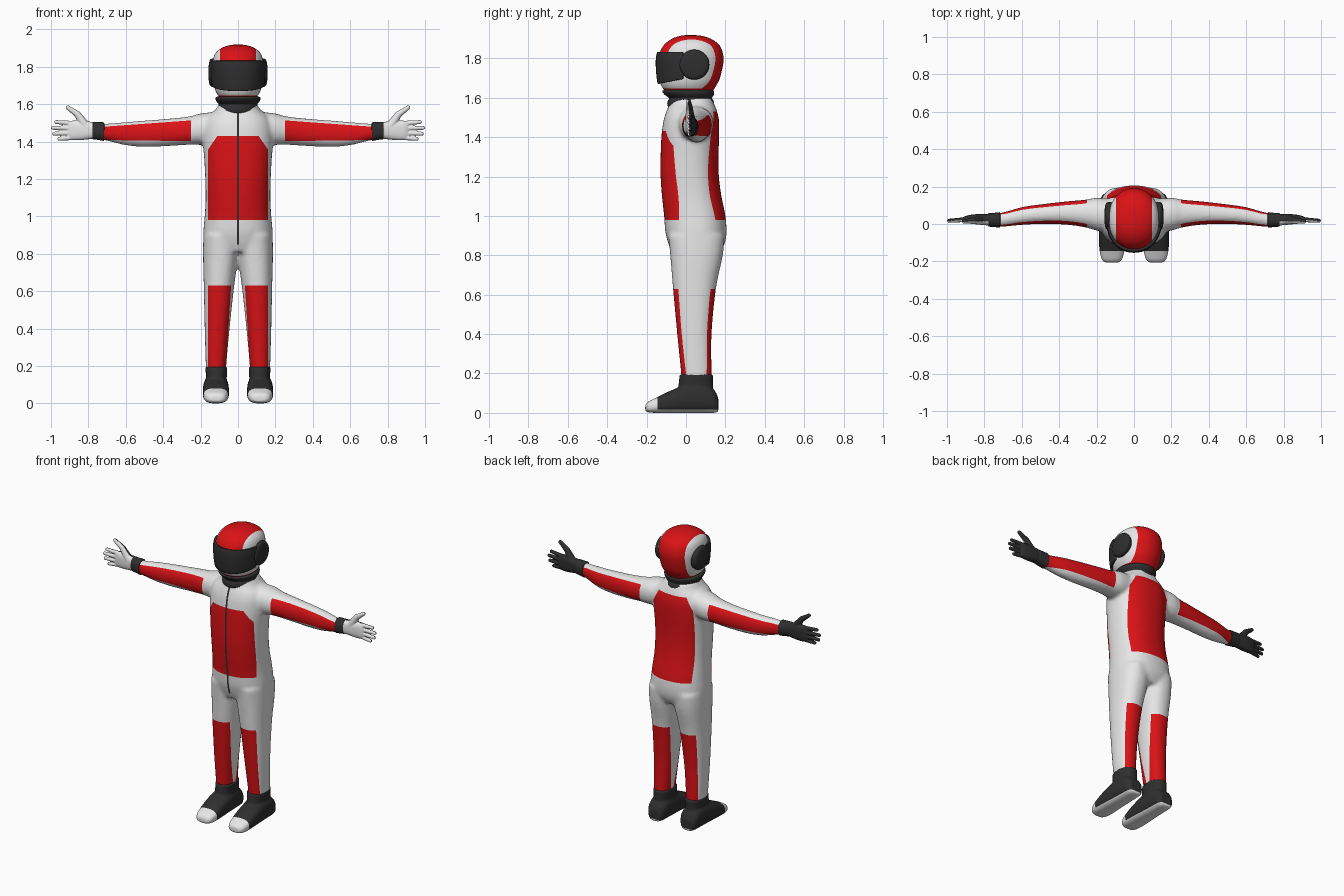
import bpy, bmesh, math
from mathutils import Vector, Matrix

if "Cube" in bpy.data.objects:
    bpy.data.objects.remove(bpy.data.objects["Cube"])

WHITE, RED, DARK = 0, 1, 2
MATS = []
for name, col in (("white_fabric", (0.8, 0.8, 0.8)), ("red_panel", (0.7, 0.006, 0.008)),
                  ("dark_rubber", (0.028, 0.028, 0.028))):
    m = bpy.data.materials.new(name)
    m.diffuse_color = (*col, 1)
    m.use_nodes = True
    m.node_tree.nodes["Principled BSDF"].inputs["Base Color"].default_value = m.diffuse_color
    MATS.append(m)


def loft(bm, axis, stations, e=2.0, seg=40, sub=5):
    """Skin of rounded rings; station = (position, a_min, a_max, b_min, b_max)."""
    n, rows = len(stations), []
    for i in range(n - 1):
        q = [stations[min(max(i + k, 0), n - 1)] for k in (-1, 0, 1, 2)]
        for s in range(sub):
            t = s / sub
            rows.append([0.5 * (2 * b + (c - a) * t + (2 * a - 5 * b + 4 * c - d) * t * t
                                + (3 * b - a - 3 * c + d) * t ** 3) for a, b, c, d in zip(*q)])
    rows.append(stations[-1])
    rings = []
    for t, a0, a1, b0, b1 in rows:
        ring = []
        for k in range(seg):
            c, s = math.cos(math.tau * k / seg), math.sin(math.tau * k / seg)
            u = (a0 + a1) / 2 + (a1 - a0) / 2 * math.copysign(abs(c) ** (2 / e), c)
            v = (b0 + b1) / 2 + (b1 - b0) / 2 * math.copysign(abs(s) ** (2 / e), s)
            ring.append(bm.verts.new({'x': (t, u, v), 'y': (u, t, v), 'z': (u, v, t)}[axis]))
        rings.append(ring)
    faces = [bm.faces.new(rings[0]), bm.faces.new(rings[-1])]
    for r0, r1 in zip(rings, rings[1:]):
        for k in range(seg):
            j = (k + 1) % seg
            faces.append(bm.faces.new((r0[k], r0[j], r1[j], r1[k])))
    bmesh.ops.recalc_face_normals(bm, faces=faces)


def capsule(bm, a, b, ra, rb):
    a, b = Vector(a), Vector(b)
    for p, r in ((a, ra), (b, rb)):
        bmesh.ops.create_uvsphere(bm, u_segments=16, v_segments=10, radius=r,
                                  matrix=Matrix.Translation(p))
    rot = (b - a).to_track_quat('Z', 'Y').to_matrix().to_4x4()
    bmesh.ops.create_cone(bm, cap_ends=True, segments=16, radius1=ra, radius2=rb,
                          depth=(b - a).length, matrix=Matrix.Translation((a + b) / 2) @ rot)


def mirrored(bm):
    geom = bm.verts[:] + bm.edges[:] + bm.faces[:]
    new = bmesh.ops.duplicate(bm, geom=geom)["geom"]
    for v in new:
        if isinstance(v, bmesh.types.BMVert):
            v.co.x = -v.co.x
    bmesh.ops.reverse_faces(bm, faces=[f for f in new if isinstance(f, bmesh.types.BMFace)])


def fuse(bm, voxel, smooth):
    """Merge overlapping solids into one softly blended skin."""
    me = bpy.data.meshes.new("temp")
    bm.to_mesh(me)
    bm.free()
    ob = bpy.data.objects.new("temp", me)
    bpy.context.collection.objects.link(ob)
    r = ob.modifiers.new("fuse", 'REMESH')
    r.mode, r.voxel_size = 'VOXEL', voxel
    s = ob.modifiers.new("soften", 'SMOOTH')
    s.factor, s.iterations = 0.5, smooth
    bpy.context.view_layer.update()
    ev = ob.evaluated_get(bpy.context.evaluated_depsgraph_get())
    out = bmesh.new()
    out.from_mesh(ev.to_mesh())
    ev.to_mesh_clear()
    bpy.data.objects.remove(ob)
    return out


def cut(bm, co, no, clear=False):
    bmesh.ops.bisect_plane(bm, geom=bm.verts[:] + bm.edges[:] + bm.faces[:], dist=1e-5,
                           plane_co=co, plane_no=no, clear_outer=clear)


def paint(bm, rule):
    bm.normal_update()
    for f in bm.faces:
        c = f.calc_center_median()
        f.material_index = rule(abs(c.x), c.y, c.z, f.normal)


def finish(bm, name, angle=50):
    me = bpy.data.meshes.new(name)
    for f in bm.faces:
        f.smooth = True
    bm.to_mesh(me)
    bm.free()
    for m in MATS:
        me.materials.append(m)
    me.set_sharp_from_angle(angle=math.radians(angle))
    ob = bpy.data.objects.new(name, me)
    bpy.context.collection.objects.link(ob)
    return ob


# --- suit: legs and arms mirrored, torso added, all fused
bm = bmesh.new()
loft(bm, 'z', [(.12, .066, .166, -.02, .125), (.2, .063, .172, -.025, .13), (.4, .045, .178, -.045, .13),
               (.63, .02, .183, -.066, .152), (.8, -.004, .187, -.08, .187), (.9, -.01, .185, -.09, .195)], 2.3)
loft(bm, 'x', [(.1, -.05, .13, 1.39, 1.56), (.2, -.035, .14, 1.383, 1.55), (.26, -.018, .13, 1.383, 1.534),
               (.37, -.003, .12, 1.376, 1.522), (.5, 0, .105, 1.372, 1.512), (.6, -.005, .09, 1.38, 1.504),
               (.7, -.014, .062, 1.404, 1.496), (.76, -.012, .056, 1.414, 1.498)], 2.2)
mirrored(bm)
TORSO = [(.81, .165, -.07, .17), (.86, .182, -.09, .197), (.92, .185, -.105, .206), (1, .178, -.111, .2),
         (1.1, .173, -.122, .18), (1.2, .175, -.129, .167), (1.3, .18, -.129, .165), (1.4, .188, -.125, .168),
         (1.48, .185, -.115, .168), (1.53, .165, -.1, .158), (1.565, .125, -.085, .145), (1.6, .1, -.075, .13)]
loft(bm, 'z', [(z, -r, r, f, b) for z, r, f, b in TORSO], 2.3, seg=56)
bm = fuse(bm, 0.011, 6)

# panel seams as lines in the front plane: (x0, z0, x1, z1)
LEG_IN = (.064, .2, .037, .63)
CHEST = (.165, 1.35, .11, 1.43)
BACK = (.145, 1.45, .1, 1.53)
ARM_TOP = (.25, 1.513, .72, 1.479)
ARM_LOW = (.25, 1.402, .72, 1.408)


def left(l, x, z):
    return (l[2] - l[0]) * (z - l[1]) - (l[3] - l[1]) * (x - l[0]) > 0


for s in (1, -1):
    for x0, z0, x1, z1 in (LEG_IN, CHEST, BACK, ARM_TOP, ARM_LOW):
        cut(bm, (s * x0, 0, z0), (s * (z1 - z0), 0, x0 - x1))
    for x in (.006, .145, .16, .25, .72):
        cut(bm, (s * x, 0, 0), (1, 0, 0))
for z in (.63, .85, .98, 1.43, 1.53):
    cut(bm, (0, 0, z), (0, 0, 1))


def suit_rule(x, y, z, n):
    if x < .006 and y < 0 and .85 < z < 1.57 or x > .72:      # zip and wrists
        return DARK
    if z < .63:                                               # leg panels
        return RED if x < .16 and not left(LEG_IN, x, z) else WHITE
    if .25 < x:                                               # sleeve panels
        return RED if left(ARM_LOW, x, z) and not left(ARM_TOP, x, z) else WHITE
    if z > .98 and y < .02:                                   # chest panel
        return RED if x < .16 and z < 1.43 and left(CHEST, x, z) else WHITE
    if z > .98:                                               # back panel
        return RED if x < .145 and z < 1.53 and left(BACK, x, z) else WHITE
    return WHITE


paint(bm, suit_rule)
finish(bm, "suit", 180)

# --- gloves: cuff, palm, four fingers and thumb
bm = bmesh.new()
loft(bm, 'x', [(.715, -.019, .064, 1.402, 1.503), (.745, -.017, .06, 1.408, 1.504),
               (.778, -.014, .058, 1.412, 1.506)], 2.2)
loft(bm, 'x', [(.76, -.01, .052, 1.418, 1.5), (.8, -.006, .053, 1.412, 1.507), (.85, -.001, .052, 1.407, 1.511),
               (.89, .004, .046, 1.408, 1.511), (.91, .012, .038, 1.414, 1.505)], 2.6)
for z0, x1, z1 in ((1.497, .972, 1.504), (1.471, .989, 1.473), (1.445, .983, 1.442), (1.421, .955, 1.414)):
    capsule(bm, (.885, .025, z0), (x1, .018, z1), .0135, .0105)
capsule(bm, (.81, .022, 1.475), (.858, .018, 1.545), .027, .018)
capsule(bm, (.858, .018, 1.545), (.91, .014, 1.582), .018, .0115)
bm = fuse(bm, 0.0032, 4)
cut(bm, (.777, 0, 0), (1, 0, 0))
paint(bm, lambda x, y, z, n: WHITE if x > .777 and n.y < -.2 else DARK)
mirrored(bm)
finish(bm, "gloves", 180)

# --- boots: shoe, ankle, white toe cap and sole
bm = bmesh.new()
SHOE = [(-.207, .03, .012, .04), (-.192, .052, .003, .057), (-.15, .065, 0, .078), (-.08, .07, 0, .112),
        (0, .069, 0, .142), (.08, .066, 0, .15), (.14, .058, 0, .12), (.164, .04, .006, .075)]
loft(bm, 'y', [(y, .118 - r, .118 + r, a, b) for y, r, a, b in SHOE], 2.7)
loft(bm, 'z', [(.05, .062, .174, -.045, .147), (.12, .061, .17, -.04, .138), (.195, .057, .175, -.032, .138)], 2.3)
bm = fuse(bm, 0.006, 4)
cut(bm, (0, -.145, 0), (0, 1, 0))
cut(bm, (0, 0, .018), (0, 0, 1))
paint(bm, lambda x, y, z, n: WHITE if y < -.145 or z < .018 else DARK)
mirrored(bm)
finish(bm, "boots", 180)

# --- collar with a flared upper lip
bm = bmesh.new()
loft(bm, 'z', [(z, -r, r, f, b) for z, r, f, b in (
    (1.54, .098, -.085, .135), (1.565, .108, -.095, .143), (1.585, .108, -.092, .14), (1.598, .103, -.087, .132),
    (1.615, .116, -.108, .141), (1.632, .12, -.12, .143), (1.64, .112, -.112, .135))])
paint(bm, lambda *a: DARK)
finish(bm, "collar")

# --- helmet with a red centre band and lower trim
HELMET = [(1.632, .095, -.105, .135), (1.66, .115, -.125, .152), (1.7, .128, -.135, .172), (1.78, .136, -.14, .19),
          (1.83, .134, -.133, .186), (1.87, .122, -.11, .167), (1.9, .088, -.07, .125), (1.915, .045, -.025, .075),
          (1.918, .012, .01, .035)]


def shell(d):
    b = bmesh.new()
    loft(b, 'z', [(z, -r - d, r + d, f - d, k + d) for z, r, f, k in HELMET], 2.15, seg=56)
    return b


bm = shell(0)
for x in (-.095, .095):
    cut(bm, (x, 0, 0), (1, 0, 0))
cut(bm, (0, 0, 1.647), (0, 0, 1))
paint(bm, lambda x, y, z, n: RED if z < 1.647 or x < .095 and (y > 0 or z > 1.75) else WHITE)
finish(bm, "helmet")

# --- visor: raised slice of the helmet surface
bm = shell(.014)
cut(bm, (0, 0, 1.832), (0, 0, 1), True)
cut(bm, (0, -.15, 1.668), (0, .2, -1), True)
cut(bm, (0, -.015, 0), (0, 1, 0), True)
paint(bm, lambda *a: DARK)
sol = finish(bm, "visor").modifiers.new("thickness", 'SOLIDIFY')
sol.thickness, sol.offset = 0.02, -1

# --- round ear pads
bm = bmesh.new()
loft(bm, 'x', [(x, .042 - r, .042 + r, 1.768 - r, 1.768 + r) for x, r in (
    (.09, .068), (.12, .074), (.138, .076), (.15, .067), (.156, .045), (.158, .012))])
paint(bm, lambda *a: DARK)
mirrored(bm)
finish(bm, "ear_pads")
